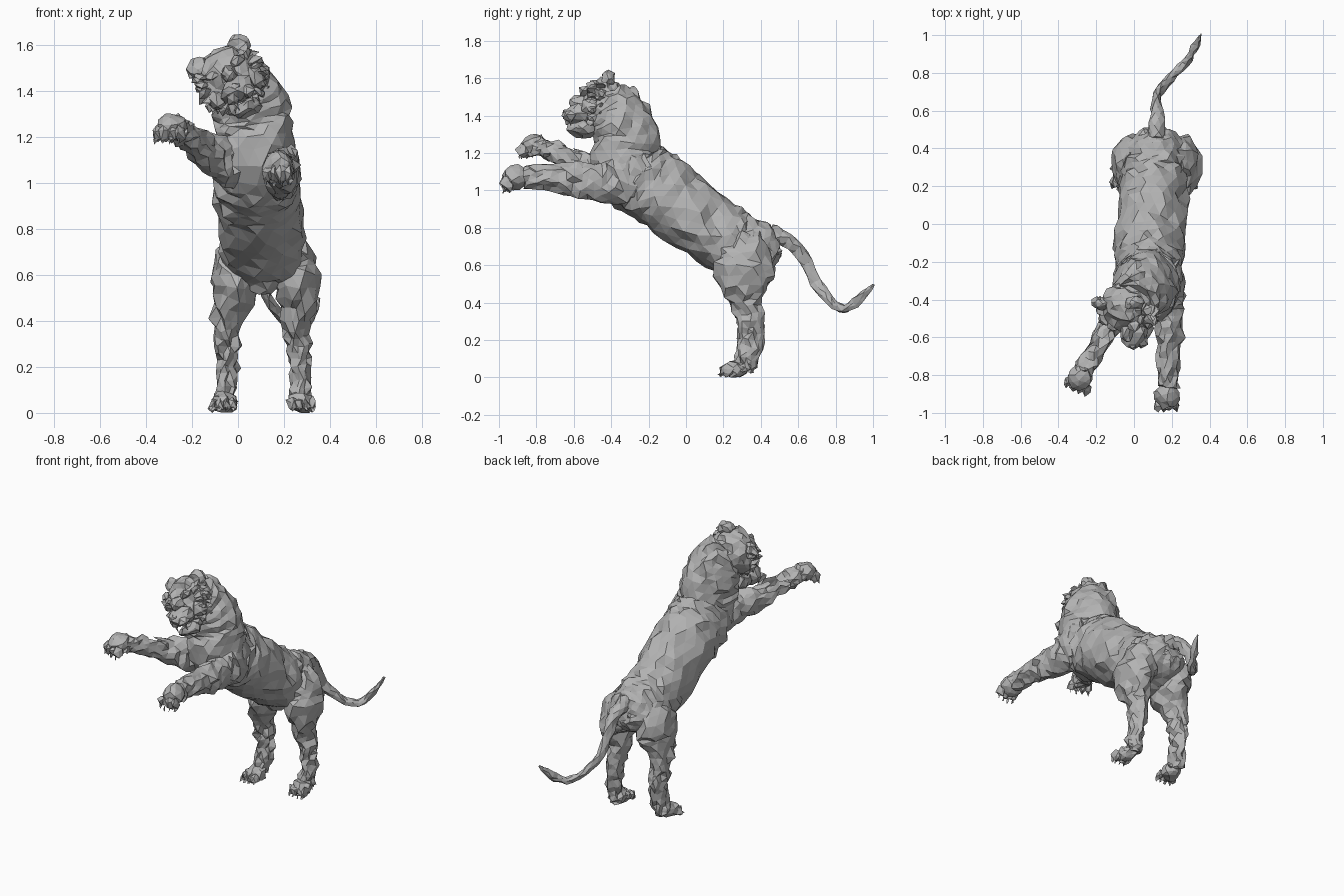
import bpy, bmesh, math, random
from mathutils import Vector, Matrix
from mathutils.bvhtree import BVHTree

if "Cube" in bpy.data.objects:
    bpy.data.objects.remove(bpy.data.objects["Cube"])

random.seed(7)
fur = bpy.data.materials.new("stone grey")
fur.diffuse_color = (0.45, 0.45, 0.45, 1)
fur.use_nodes = True
fur.node_tree.nodes["Principled BSDF"].inputs["Base Color"].default_value = fur.diffuse_color
parts = []


def finish(bm, name, rough):
    """Roughen into chiselled facets and make the object."""
    bmesh.ops.recalc_face_normals(bm, faces=bm.faces)
    bm.normal_update()
    moves = []
    for v in bm.verts:
        side = Vector([random.uniform(-1, 1) for _ in range(3)]) * rough
        moves.append(v.normal * random.gauss(0, rough * 0.9) + side)
    for v, m in zip(bm.verts, moves):
        v.co += m
        v.co.z = max(v.co.z, 0.0)
    bmesh.ops.triangulate(bm, faces=bm.faces)
    mesh = bpy.data.meshes.new(name)
    bm.to_mesh(mesh)
    parts.append((mesh, BVHTree.FromBMesh(bm)))
    bm.free()
    mesh.materials.append(fur)
    bpy.context.collection.objects.link(bpy.data.objects.new(name, mesh))


def spline(rows, steps):
    """Smooth curve through rows of x, y, z, half width, half depth."""
    out = []
    for i in range(len(rows) - 1):
        p = [rows[max(0, min(len(rows) - 1, i + k))] for k in (-1, 0, 1, 2)]
        for s in range(steps):
            t = s / steps
            out.append([0.5 * (2 * b + (c - a) * t + (2 * a - 5 * b + 4 * c - d) * t * t
                               + (3 * b - a - 3 * c + d) * t ** 3)
                        for a, b, c, d in zip(*p)])
    return out + [list(rows[-1])]


def limb(name, rows, sides, steps, rough, pear=0.0):
    """Skin oval rings along a path; pear narrows the back of each ring."""
    bm = bmesh.new()
    pts = spline(rows, steps)
    rings = []
    for i, (x, y, z, w, d) in enumerate(pts):
        a, b = pts[max(i - 1, 0)], pts[min(i + 1, len(pts) - 1)]
        t = (Vector(b[:3]) - Vector(a[:3])).normalized()
        u = Vector((1, 0, 0))
        u = (u - t * u.dot(t)).normalized()
        v = t.cross(u)
        ring = []
        for k in range(sides):
            ang = math.tau * (k + 0.5 * (i % 2)) / sides
            wide = w * math.cos(ang) * (1 - pear * math.sin(ang))
            ring.append(bm.verts.new(Vector((x, y, z)) + u * wide + v * d * math.sin(ang)))
        rings.append(ring)
    for r, q in zip(rings, rings[1:]):
        for k in range(sides):
            n = (k + 1) % sides
            bm.faces.new((r[k], r[n], q[n], q[k]))
    bm.faces.new(rings[0][::-1])
    bm.faces.new(rings[-1])
    finish(bm, name, rough)


def blob(bm, centre, radii, frame=Matrix(), detail=2):
    m = frame @ Matrix.Translation(centre) @ Matrix.Diagonal((*radii, 1))
    bmesh.ops.create_icosphere(bm, subdivisions=detail, radius=1, matrix=m)


def paw(name, centre, yaw, pitch, width, length, height):
    """Pad, four toes and claws, pointing along local -y."""
    frame = (Matrix.Translation(centre) @ Matrix.Rotation(yaw, 4, 'Z')
             @ Matrix.Rotation(pitch, 4, 'X'))
    bm = bmesh.new()
    blob(bm, (0, 0, 0), (width * 0.95, length * 0.75, height), frame)
    for k in (-1.5, -0.5, 0.5, 1.5):
        fwd = -length * (0.62 - 0.06 * abs(k))
        blob(bm, (k * width * 0.5, fwd, -height * 0.2),
             (width * 0.34, length * 0.36, height * 0.68), frame, 1)
        bmesh.ops.create_cone(
            bm, cap_ends=True, segments=4, radius1=0.009, radius2=0.001, depth=0.02,
            matrix=frame @ Matrix.Translation((k * width * 0.5, fwd - length * 0.28, -height * 0.6))
            @ Matrix.Rotation(math.radians(140), 4, 'X'))
    finish(bm, name, 0.006)


# Torso and neck
limb("torso", [
    (0.12, 0.50, 0.71, 0.05, 0.06),
    (0.12, 0.43, 0.70, 0.14, 0.13),
    (0.11, 0.28, 0.71, 0.175, 0.17),
    (0.095, 0.11, 0.81, 0.18, 0.18),
    (0.08, -0.10, 0.97, 0.185, 0.197),
    (0.075, -0.22, 1.05, 0.18, 0.207),
    (0.075, -0.31, 1.14, 0.175, 0.195),
    (0.06, -0.315, 1.27, 0.165, 0.18),
    (0.03, -0.35, 1.40, 0.145, 0.155),
    (-0.01, -0.40, 1.49, 0.105, 0.12)], 18, 4, 0.008, 0.14)

# Tail
limb("tail", [
    (0.12, 0.45, 0.77, 0.05, 0.05),
    (0.12, 0.54, 0.735, 0.04, 0.04),
    (0.12, 0.62, 0.655, 0.028, 0.035),
    (0.13, 0.695, 0.51, 0.024, 0.032),
    (0.19, 0.77, 0.41, 0.024, 0.026),
    (0.27, 0.85, 0.368, 0.024, 0.022),
    (0.32, 0.93, 0.42, 0.02, 0.024),
    (0.35, 1.0, 0.50, 0.004, 0.004)], 7, 3, 0.004)

# Hind legs: shared side profile, own stance across x
profile = [(0.31, 0.74, 0.07, 0.09), (0.325, 0.64, 0.098, 0.145),
           (0.308, 0.54, 0.10, 0.15), (0.32, 0.41, 0.062, 0.085),
           (0.345, 0.30, 0.048, 0.068), (0.35, 0.20, 0.042, 0.065),
           (0.325, 0.10, 0.04, 0.055), (0.31, 0.04, 0.045, 0.05)]
stances = {"left": (0.02, -0.01, -0.01, -0.045, -0.048, -0.045, -0.05, -0.06),
           "right": (0.20, 0.242, 0.262, 0.25, 0.262, 0.27, 0.275, 0.275)}
for side, xs in stances.items():
    limb(side + "_hind_leg", [(x, *p) for x, p in zip(xs, profile)], 12, 3, 0.008)
    turn = -0.1 if side == "left" else 0.1
    paw(side + "_hind_paw", (xs[-1], 0.265, 0.045), turn, 0, 0.06, 0.09, 0.045)

# Underside between the thighs
bm = bmesh.new()
blob(bm, (0.10, 0.27, 0.58), (0.09, 0.11, 0.07))
finish(bm, "groin", 0.008)

# Raised forelegs
limb("right_foreleg", [
    (0.17, -0.20, 1.12, 0.07, 0.12),
    (0.185, -0.30, 1.08, 0.08, 0.145),
    (0.185, -0.42, 1.045, 0.08, 0.12),
    (0.185, -0.56, 1.05, 0.068, 0.092),
    (0.185, -0.72, 1.07, 0.058, 0.07),
    (0.178, -0.86, 1.07, 0.057, 0.062)], 12, 4, 0.008)
paw("right_fore_paw", (0.172, -0.91, 1.065), 0, 0.35, 0.066, 0.095, 0.066)
limb("left_foreleg", [
    (0.02, -0.25, 1.08, 0.09, 0.11),
    (-0.02, -0.36, 1.08, 0.085, 0.125),
    (-0.085, -0.46, 1.105, 0.07, 0.095),
    (-0.16, -0.59, 1.155, 0.058, 0.066),
    (-0.24, -0.73, 1.215, 0.055, 0.052),
    (-0.28, -0.80, 1.24, 0.058, 0.052)], 12, 4, 0.008)
paw("left_fore_paw", (-0.285, -0.815, 1.24), -0.4, 0.3, 0.07, 0.09, 0.06)

# Head, rolled to one side
head = (Matrix.Translation((-0.03, -0.465, 1.45)) @ Matrix.Rotation(math.radians(-30), 4, 'Y')
        @ Matrix.Scale(1.06, 4))
bm = bmesh.new()
blob(bm, (0, 0.03, 0), (0.134, 0.12, 0.14), head, 3)
finish(bm, "skull", 0.008)

# Muzzle, nose, jaw and brows
bm = bmesh.new()
blob(bm, (0, -0.10, -0.05), (0.072, 0.085, 0.052), head)
blob(bm, (0, -0.085, 0.02), (0.035, 0.07, 0.04), head)
for s in (-1, 1):
    blob(bm, (s * 0.06, -0.065, 0.05), (0.04, 0.035, 0.022), head, 1)
    blob(bm, (s * 0.032, -0.14, -0.07), (0.035, 0.04, 0.035), head, 1)
    blob(bm, (s * 0.09, -0.04, -0.045), (0.04, 0.055, 0.055), head, 1)
finish(bm, "muzzle", 0.005)
bm = bmesh.new()
blob(bm, (0, -0.17, -0.035), (0.024, 0.015, 0.016), head, 1)
finish(bm, "nose", 0.002)
bm = bmesh.new()
blob(bm, (0, -0.08, -0.138), (0.06, 0.078, 0.034), head)
finish(bm, "jaw", 0.005)

# Fangs
bm = bmesh.new()
for s in (-1, 1):
    bmesh.ops.create_cone(
        bm, cap_ends=True, segments=5, radius1=0.001, radius2=0.009, depth=0.05,
        matrix=head @ Matrix.Translation((s * 0.035, -0.145, -0.105)))
finish(bm, "fangs", 0.001)

# Ears
for side, s in (("left", -1), ("right", 1)):
    bm = bmesh.new()
    blob(bm, (s * 0.098, 0.045, 0.105), (0.05, 0.032, 0.046), head)
    finish(bm, side + "_ear", 0.006)

# Ragged cheek ruff around the sides and chin of the face
bm = bmesh.new()
for row, (reach, depth) in enumerate(((0.118, -0.035), (0.126, 0.01))):
    for k in range(16):
        ang = math.radians(-215 + 250 * (k + 0.5 * row) / 15.5)
        spin = (head @ Matrix.Translation((reach * math.cos(ang), depth, reach * math.sin(ang)))
                @ Matrix.Rotation(-ang, 4, 'Y'))
        blob(bm, (0, 0, 0), (0.034, 0.03, 0.018), spin, 1)
finish(bm, "cheek_ruff", 0.007)


# Trim away the faces buried inside neighbouring parts
def buried(co, tree):
    hit, normal, _, dist = tree.find_nearest(co)
    return dist > 0.012 and (co - hit).dot(normal) < -0.6 * dist


for mesh, own in parts:
    bm = bmesh.new()
    bm.from_mesh(mesh)
    inside = {v for v in bm.verts
              if any(buried(v.co, t) for m, t in parts if t is not own)}
    hidden = [f for f in bm.faces if all(v in inside for v in f.verts)]
    bmesh.ops.delete(bm, geom=hidden, context='FACES')
    bm.to_mesh(mesh)
    bm.free()
